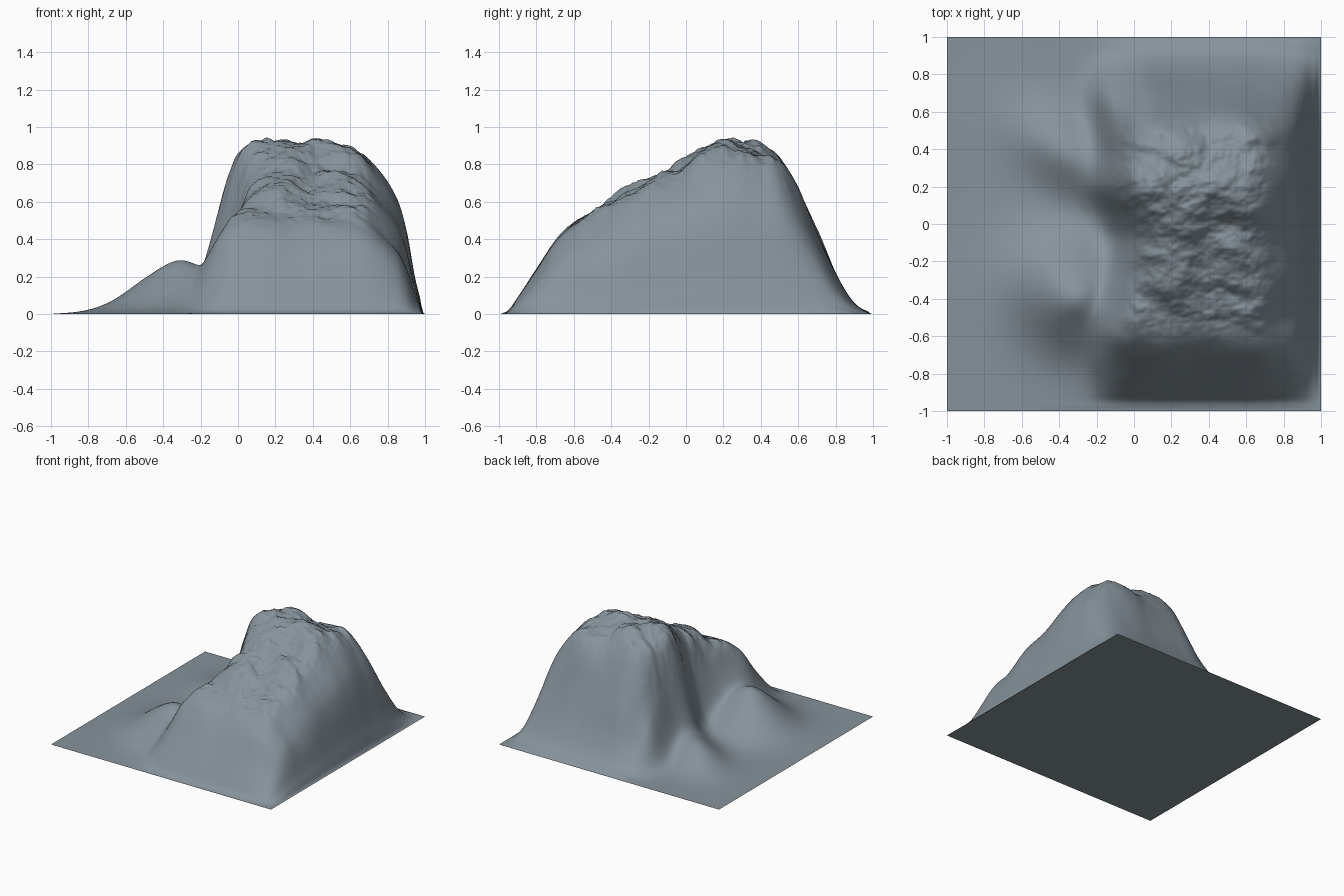
import bpy, bmesh
from math import exp
from mathutils import Vector, noise

if "Cube" in bpy.data.objects:
    bpy.data.objects.remove(bpy.data.objects["Cube"])

N = 220  # grid cells per side


def curve(pts):
    """Smooth interpolation through a few profile points."""
    def slope(i):
        a, b = pts[max(i - 1, 0)], pts[min(i + 1, len(pts) - 1)]
        return (b[1] - a[1]) / (b[0] - a[0])

    def f(x):
        if x <= pts[0][0]:
            return pts[0][1]
        for i in range(len(pts) - 1):
            (x0, y0), (x1, y1) = pts[i], pts[i + 1]
            if x <= x1:
                d = x1 - x0
                t = (x - x0) / d
                return ((2*t**3 - 3*t*t + 1) * y0 + (t**3 - 2*t*t + t) * d * slope(i)
                        + (3*t*t - 2*t**3) * y1 + (t**3 - t*t) * d * slope(i + 1))
        return pts[-1][1]
    return f


def bump(x, y, cx, cy, sx, sy, skew=0):
    y -= skew * (x - cx)
    return exp(-((x - cx) / sx)**2 / 2 - ((y - cy) / sy)**2 / 2)


def step(a, b, v):
    t = min(max((v - a) / (b - a), 0), 1)
    return t * t * (3 - 2 * t)


# Long profile (y), cross profile (x) and wobble of the west flank
crest = curve([(-1, 0), (-.95, .02), (-.9, .09), (-.8, .24), (-.7, .39), (-.6, .495), (-.5, .55),
               (-.3, .67), (-.1, .77), (0, .81), (.1, .88), (.25, .93), (.4, .89), (.5, .83),
               (.6, .67), (.7, .45), (.8, .22), (.9, .06), (1, 0)])
cross = curve([(-.55, 0), (-.4, .01), (-.3, .04), (-.2, .17), (-.1, .56), (-.05, .75), (0, .89),
               (.07, .97), (.2, 1), (.4, .98), (.55, .99), (.65, .95), (.75, .84),
               (.85, .65), (.9, .47), (.95, .19), (1, 0)])
west = curve([(-1, -.05), (-.6, -.05), (-.35, .02), (-.1, .09), (.03, .06), (.2, -.01),
              (.4, .01), (.7, 0), (1, 0)])


def height(x, y):
    side = 1 - step(-.1, .5, x)
    h = crest(y) * cross(x - west(y) * side)
    # Front spur and low rear ridge on the west side
    low = .275 * bump(x, y, -.32, -.38, .215, .2, -.15)
    low += .15 * bump(x, y, -.32, .36, .21, .15, -.4)
    h = (h**1.8 + low**1.8)**(1 / 1.8)
    # Small rear rib with a gully beside it
    h += .05 * bump(x, y, -.16, .66, .05, .1) - .05 * bump(x, y, -.02, .66, .06, .1)
    # Vertical gullies on the flanks, rocky relief on the top
    h += .03 * noise.noise(Vector((x * 5, y * 5, 4))) * step(.1, .4, h)
    rock = noise.fractal(Vector((x * 4 + 3, y * 5.5, 1.7)), .85, 2.1, 5)
    top = step(.4, .58, h) * step(-.75, -.5, y) * (1 - step(.4, .7, y)) * (1 - step(.62, .82, x))
    h += .042 * rock * top
    # Fade to the ground at the border
    edge = step(0, .03, 1 - max(abs(x), abs(y)))
    return max(h * edge, 0)


# Terrain surface with closed flat underside
bm = bmesh.new()
bmesh.ops.create_grid(bm, x_segments=N, y_segments=N, size=1)
for v in bm.verts:
    v.co.z = height(v.co.x, v.co.y)
bmesh.ops.holes_fill(bm, edges=[e for e in bm.edges if e.is_boundary], sides=0)
bmesh.ops.recalc_face_normals(bm, faces=bm.faces[:])
for f in bm.faces:
    f.smooth = len(f.verts) == 4
mesh = bpy.data.meshes.new("mountain_terrain")
bm.to_mesh(mesh)
bm.free()

# Blue-grey stone
stone = bpy.data.materials.new("stone")
stone.diffuse_color = (.24, .29, .33, 1)
stone.use_nodes = True
stone.node_tree.nodes["Principled BSDF"].inputs["Base Color"].default_value = stone.diffuse_color
mesh.materials.append(stone)
bpy.context.collection.objects.link(bpy.data.objects.new("mountain_terrain", mesh))
